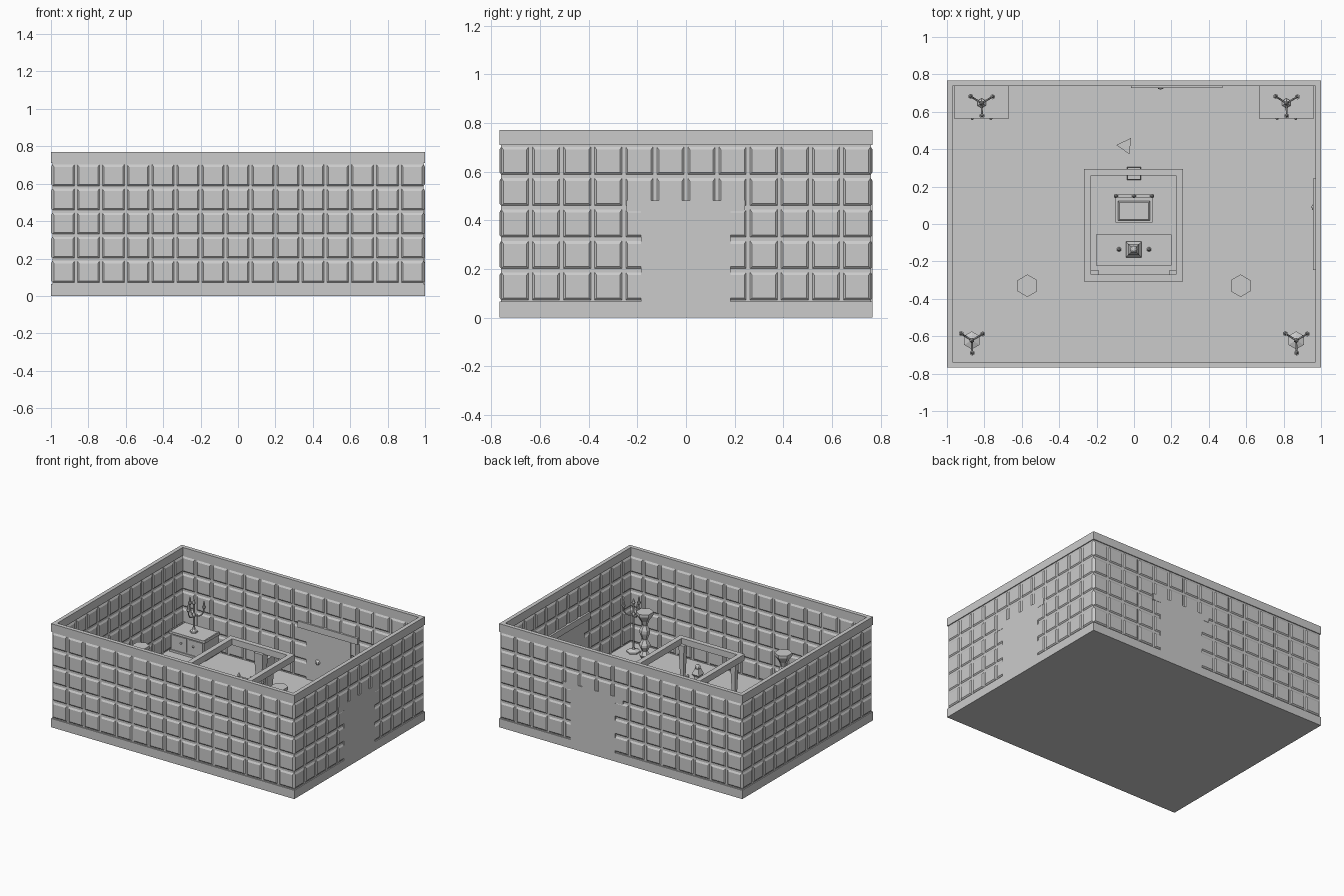
import bpy, bmesh, math

if "Cube" in bpy.data.objects:
    bpy.data.objects.remove(bpy.data.objects["Cube"])

FLOOR = 0.065
X, Y, TOP, T = 1.0, 0.767, 0.77, 0.03


def finish(name, bm):
    bmesh.ops.recalc_face_normals(bm, faces=bm.faces[:])
    me = bpy.data.meshes.new(name)
    bm.to_mesh(me)
    bm.free()
    ob = bpy.data.objects.new(name, me)
    bpy.context.collection.objects.link(ob)
    return ob


def loft(bm, rings):
    rows = [[bm.verts.new(p) for p in r] for r in rings]
    n = len(rows[0])
    for a, b in zip(rows, rows[1:]):
        for i in range(n):
            bm.faces.new((a[i], a[(i + 1) % n], b[(i + 1) % n], b[i]))
    bm.faces.new(rows[0][::-1])
    bm.faces.new(rows[-1])


def rect(x0, x1, y0, y1, z):
    return [(x0, y0, z), (x1, y0, z), (x1, y1, z), (x0, y1, z)]


def box(name, x0, x1, y0, y1, z0, z1):
    bm = bmesh.new()
    loft(bm, [rect(x0, x1, y0, y1, z0), rect(x0, x1, y0, y1, z1)])
    return finish(name, bm)


def taper(name, x, y, rings):
    # square section column from (half x, half y, z)
    bm = bmesh.new()
    loft(bm, [rect(x - a, x + a, y - b, y + b, z) for a, b, z in rings])
    return finish(name, bm)


def lathe(name, x, y, prof, n=8, start=90):
    bm = bmesh.new()
    ang = [math.radians(start + 360 * i / n) for i in range(n)]
    loft(bm, [[(x + r * math.cos(a), y + r * math.sin(a), z) for a in ang] for r, z in prof])
    return finish(name, bm)


def ball(name, p, r):
    bm = bmesh.new()
    bmesh.ops.create_uvsphere(bm, u_segments=8, v_segments=6, radius=r)
    bmesh.ops.translate(bm, verts=bm.verts, vec=p)
    return finish(name, bm)


def ring_frame(name, x0, x1, y0, y1, z0, z1, w):
    # closed rectangular frame
    bm = bmesh.new()
    rings = [rect(x0, x1, y0, y1, z0), rect(x0, x1, y0, y1, z1),
             rect(x0 + w, x1 - w, y0 + w, y1 - w, z1), rect(x0 + w, x1 - w, y0 + w, y1 - w, z0)]
    v = [[bm.verts.new(p) for p in r] for r in rings]
    for k in range(4):
        a, b = v[k], v[(k + 1) % 4]
        for i in range(4):
            bm.faces.new((a[i], a[(i + 1) % 4], b[(i + 1) % 4], b[i]))
    return finish(name, bm)


# Floor slab and rim around the wall tops
box("floor", -X, X, -Y, Y, 0, FLOOR)
ring_frame("wall_rim", -X, X, -Y, Y, 0.71, TOP, T)


# Walls: thin core with bevelled panels on both faces
def wall(name, axis, side, half, cols):
    out = (X if axis == 'x' else Y) * side
    pt = lambda u, d, z: (out - side * d, u, z) if axis == 'x' else (u, out - side * d, z)
    bm = bmesh.new()
    dep, gap, bev = 0.007, 0.008, 0.016
    e = half - dep
    sq = lambda u0, u1, z0, z1, d: [pt(u0, d, z0), pt(u1, d, z0), pt(u1, d, z1), pt(u0, d, z1)]
    loft(bm, [sq(-e, e, FLOOR, 0.71, dep), sq(-e, e, FLOOR, 0.71, T - dep)])
    w, h = 2 * half / cols, (0.71 - FLOOR) / 5
    for c in range(cols):
        for r in range(5):
            u, z = -half + c * w, FLOOR + r * h
            for d0, d1 in ((dep, 0), (T - dep, T)):
                loft(bm, [sq(u + gap, u + w - gap, z + gap, z + h - gap, d0),
                          sq(u + bev, u + w - bev, z + bev, z + h - bev - .004, d1)])
    finish(name, bm)


wall("front_wall", 'y', -1, X, 15)
wall("back_wall", 'y', 1, X, 15)
wall("left_wall", 'x', -1, Y, 12)
wall("right_wall", 'x', 1, Y, 12)

# Doors on the back and right walls: leaf, lintel, lintel ends and knob
box("back_door", 0.045, 0.412, 0.734, Y, FLOOR, 0.435)
box("back_lintel", -0.017, 0.473, 0.726, Y, 0.435, 0.482)
ball("back_door_knob", (0.142, 0.738, 0.213), 0.02)
box("right_door", 0.965, X, -0.185, 0.182, FLOOR, 0.435)
box("right_lintel", 0.956, X, -0.245, 0.242, 0.435, 0.482)
ball("right_door_knob", (0.968, 0.09, 0.213), 0.02)


# Three-armed candelabra
def candelabra(x, y, z0, foot):
    lathe("candelabra_stem", x, y, [(foot, z0), (foot, z0 + .01), (.012, z0 + .022), (.007, z0 + .04),
          (.007, .325), (.014, .34), (.014, .35), (.006, .365), (.006, .42), (.014, .43), (.003, .46)], 6)
    for deg in (-88, 30, 148):
        dx, dy = math.cos(math.radians(deg)), math.sin(math.radians(deg))
        cu = bpy.data.curves.new("candelabra_arm", 'CURVE')
        cu.dimensions, cu.bevel_depth, cu.bevel_resolution = '3D', 0.005, 0
        cu.use_fill_caps = True
        sp = cu.splines.new('POLY')
        pts = [(0, .345), (.025, .335), (.05, .345), (.066, .37), (.068, .4)]
        sp.points.add(len(pts) - 1)
        for p, (r, z) in zip(sp.points, pts):
            p.co = (x + r * dx, y + r * dy, z, 1)
        bpy.context.collection.objects.link(bpy.data.objects.new("candelabra_arm", cu))
        lathe("candle_cup", x + .068 * dx, y + .068 * dy,
              [(.006, .39), (.014, .405), (.014, .412), (.008, .412), (.008, .44), (.002, .45)], 6)


for s in (-1, 1):
    # Corner cabinets with raised rim, doors and a candelabra on top
    cx = s * 0.815
    box("cabinet_body", cx - .138, cx + .138, .575, .737, FLOOR, .205)
    box("cabinet_top", cx - .147, cx + .147, .565, .737, .2, .217)
    box("cabinet_base", cx - .145, cx + .145, .568, .737, FLOOR, .08)
    for k in (-1, 1):
        box("cabinet_side_rim", cx + k * .142 - .005, cx + k * .142 + .005, .565, .737, .217, .222)
        box("cabinet_door", cx + k * .066 - .058, cx + k * .066 + .058, .569, .58, .09, .193)
        ball("cabinet_knob", (cx + k * .05, .564, .15), .008)
    candelabra(cx, .646, .217, .026)
    # Floor candelabra in the front corners
    candelabra(s * .867, -.622, FLOOR, .048)
    # Six-sided turned pedestals
    lathe("pedestal", s * .57, -.33, [(.055, FLOOR), (.055, .085), (.04, .1), (.02, .13), (.02, .2),
          (.038, .235), (.02, .265), (.038, .3), (.038, .315), (.018, .35), (.036, .4), (.036, .42),
          (.018, .455), (.03, .49), (.06, .535), (.06, .555)], 6)
    # Front canopy posts
    taper("canopy_front_post", s * .212, -.266, [(.02, .02, FLOOR), (.02, .02, .085), (.01, .01, .1),
                                               (.022, .02, .43)])

# Canopy frame with its back post
ring_frame("canopy_frame", -.267, .262, -.308, .295, .425, .472, .037)
taper("canopy_back_post", 0, .27, [(.037, .035, FLOOR), (.037, .035, .085), (.018, .018, .1), (.036, .033, .43)])

# Table with lamp and two candlesticks
box("table_top", -.202, .2, -.222, -.057, .19, .205)
for sx in (-1, 1):
    for sy in (-1, 1):
        taper("table_leg", sx * .18, -.138 + sy * .065, [(.008, .008, FLOOR), (.013, .013, .19)])
    lathe("candlestick", sx * .08, -.136, [(.013, .205), (.013, .212), (.005, .22), (.005, .27),
          (.01, .28), (.01, .285), (.003, .295)], 6)
taper("lamp", -.002, -.136, [(.042, .042, .205), (.042, .042, .22), (.018, .018, .25), (.018, .018, .3),
      (.03, .03, .32), (.015, .015, .36)])
ball("lamp_globe", (-.002, -.136, .37), .02)

# High-backed chair
box("chair_seat", -.1, .1, .008, .155, .13, .148)
taper("chair_cushion", 0, .07, [(.085, .052, .148), (.085, .052, .158), (.078, .045, .164)])
box("chair_back", -.095, .095, .143, .157, .148, .27)
for x in (-.092, .092):
    for y in (.017, .146):
        taper("chair_leg", x, y, [(.008, .008, FLOOR), (.008, .008, .15)])
for x in (-.097, 0, .097):
    lathe("chair_finial", x, .15, [(.009, .148), (.009, .27), (.012, .278), (.003, .295)], 6)

# Three-sided stand behind the canopy
lathe("three_sided_stand", -.045, .418, [(.03, FLOOR), (.05, .33)], 3, 175)
